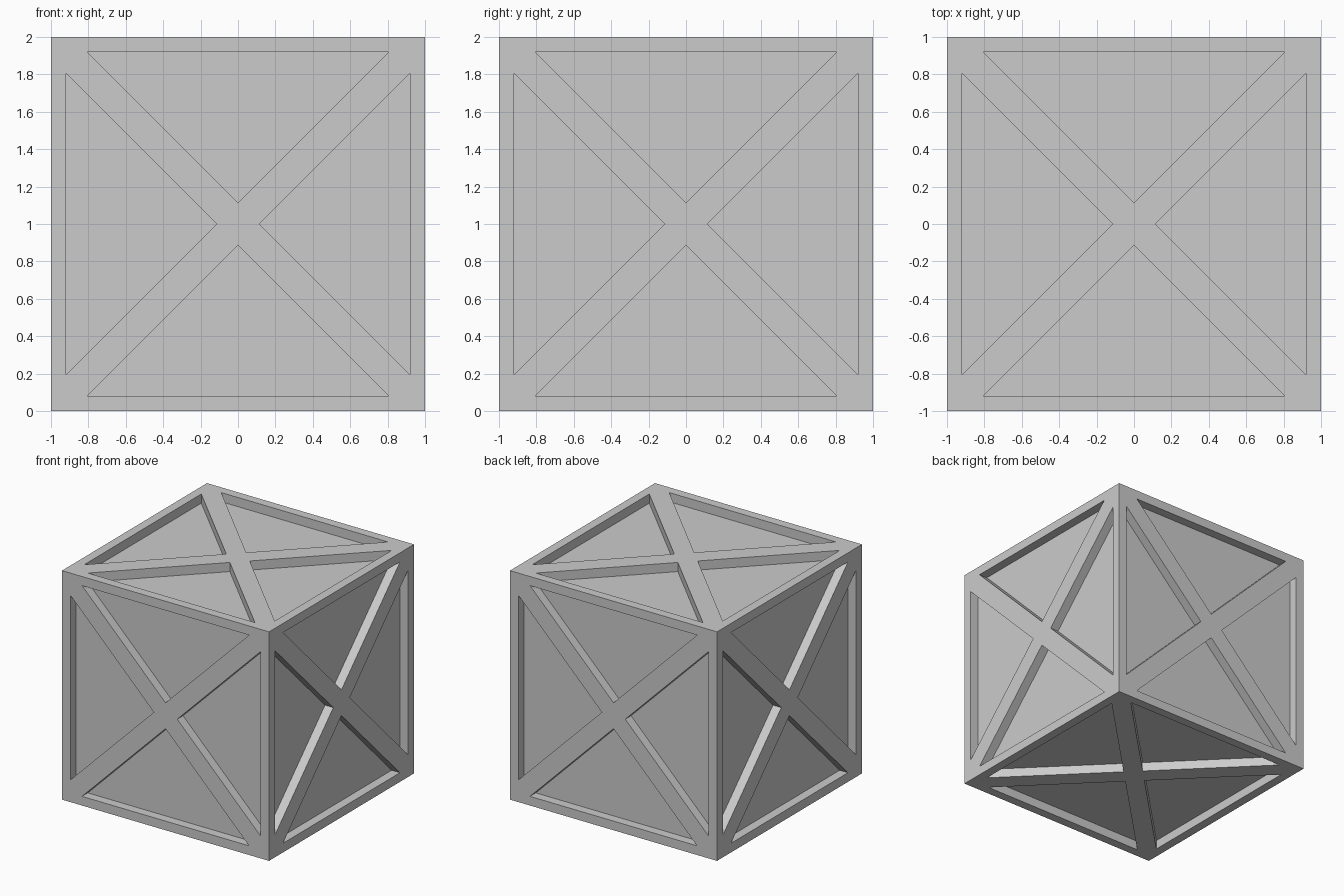
import bpy, bmesh

if "Cube" in bpy.data.objects:
    bpy.data.objects.remove(bpy.data.objects["Cube"])

SIZE, BORDER, DEPTH = 2.0, 0.08, 0.08

bm = bmesh.new()
bmesh.ops.create_cube(bm, size=SIZE)

# Split every side into four triangles meeting at its centre
bmesh.ops.poke(bm, faces=bm.faces[:])
bm.normal_update()
panels = bm.faces[:]

# Leave an even frame around every triangle: rim plus diagonal braces
bmesh.ops.inset_individual(bm, faces=panels, thickness=BORDER, use_even_offset=True)

# Sink the triangular panels with straight walls
sunk = bmesh.ops.extrude_discrete_faces(bm, faces=panels)["faces"]
bm.normal_update()
for face in sunk:
    bmesh.ops.translate(bm, verts=face.verts[:], vec=face.normal * -DEPTH)

# Merge the coplanar frame pieces' hidden seams visually by keeping flat shading
bmesh.ops.recalc_face_normals(bm, faces=bm.faces[:])
bmesh.ops.translate(bm, verts=bm.verts[:], vec=(0, 0, SIZE / 2))

mesh = bpy.data.meshes.new("braced_crate")
bm.to_mesh(mesh)
bm.free()
crate = bpy.data.objects.new("braced_crate", mesh)
bpy.context.collection.objects.link(crate)
